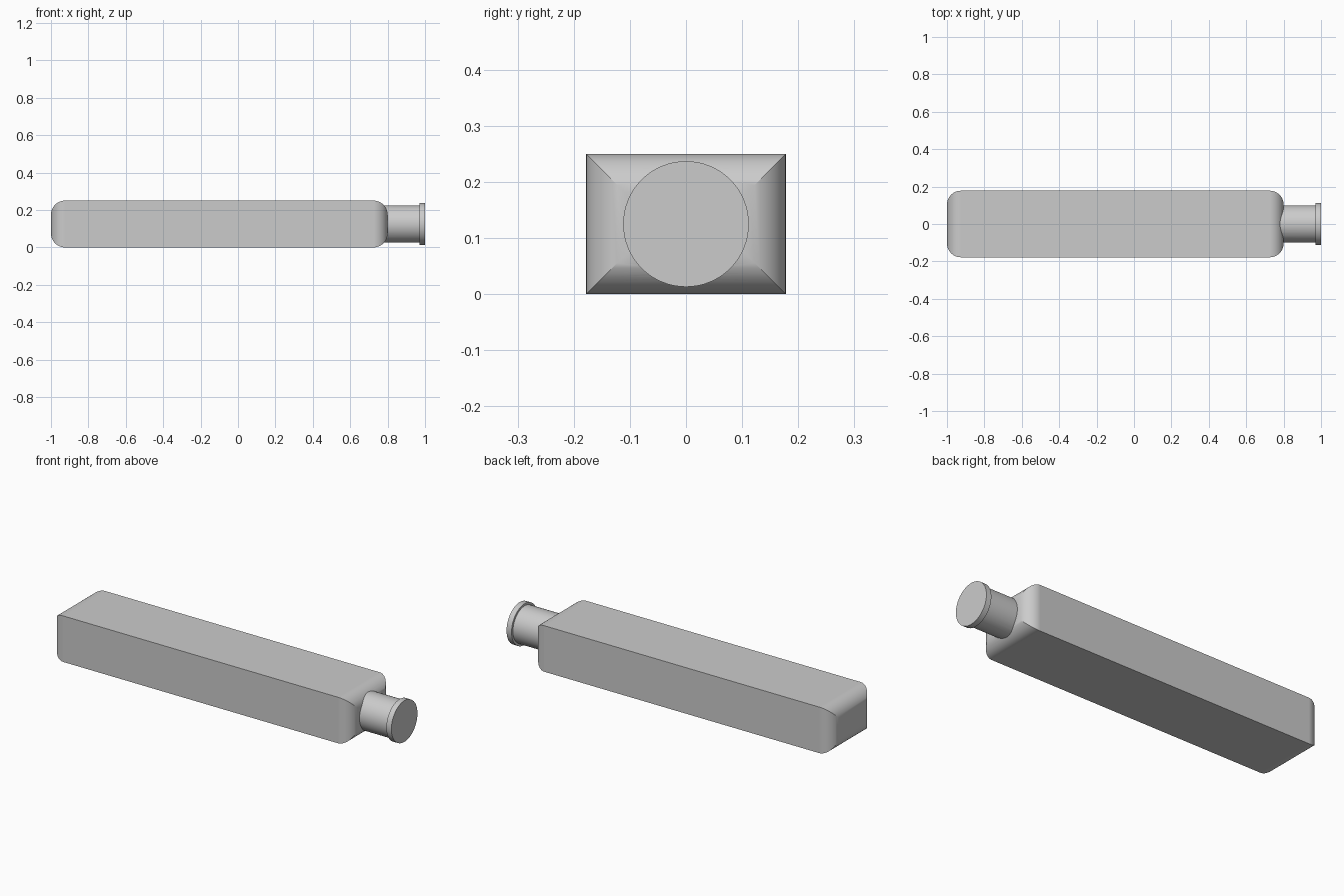
import bpy, bmesh, math

if "Cube" in bpy.data.objects:
    bpy.data.objects.remove(bpy.data.objects["Cube"])

MID = 0.125          # height of the long axis
HY, HZ = 0.178, 0.125
R = 0.075            # end rounding


def make_object(name, rings):
    """Skin a list of closed rings and cap both ends."""
    bm = bmesh.new()
    loops = [[bm.verts.new(p) for p in ring] for ring in rings]
    n = len(loops[0])
    for a, b in zip(loops, loops[1:]):
        for i in range(n):
            j = (i + 1) % n
            bm.faces.new((a[i], a[j], b[j], b[i]))
    bm.faces.new(loops[0])
    bm.faces.new(loops[-1])
    bmesh.ops.recalc_face_normals(bm, faces=bm.faces)
    mesh = bpy.data.meshes.new(name)
    bm.to_mesh(mesh)
    bm.free()
    obj = bpy.data.objects.new(name, mesh)
    bpy.context.collection.objects.link(obj)
    return obj


def rect(x, d):
    y, z = HY - d, HZ - d
    return [(x, -y, MID - z), (x, y, MID - z), (x, y, MID + z), (x, -y, MID + z)]


def circle(x, r, n=64):
    return [(x, r * math.cos(2 * math.pi * i / n), MID + r * math.sin(2 * math.pi * i / n))
            for i in range(n)]


# Body: box whose two ends are rounded with mitred corners
SEG = 12
angles = [math.pi / 2 * i / SEG for i in range(SEG + 1)]
back = [rect(-1 + R * (1 - math.cos(a)), R * (1 - math.sin(a))) for a in angles]
front = [rect(0.8 - R * (1 - math.cos(a)), R * (1 - math.sin(a))) for a in reversed(angles)]
body = make_object("bottle_body", back + front)

# Neck with end flange
neck = make_object("neck_and_flange", [circle(x, r) for x, r in
                   [(0.65, 0.1), (0.97, 0.1), (0.97, 0.112), (1.0, 0.112)]])

# Join neck into body
union = body.modifiers.new("join_neck", 'BOOLEAN')
union.operation = 'UNION'
union.solver = 'EXACT'
union.object = neck
bpy.context.view_layer.objects.active = body
body.select_set(True)
bpy.ops.object.modifier_apply(modifier=union.name)
bpy.data.objects.remove(neck)

# Smooth rounded surfaces, keep hard edges and flat sides
bpy.ops.object.shade_smooth_by_angle(angle=math.radians(25))
weighted = body.modifiers.new("flat_sides", 'WEIGHTED_NORMAL')
weighted.keep_sharp = True
